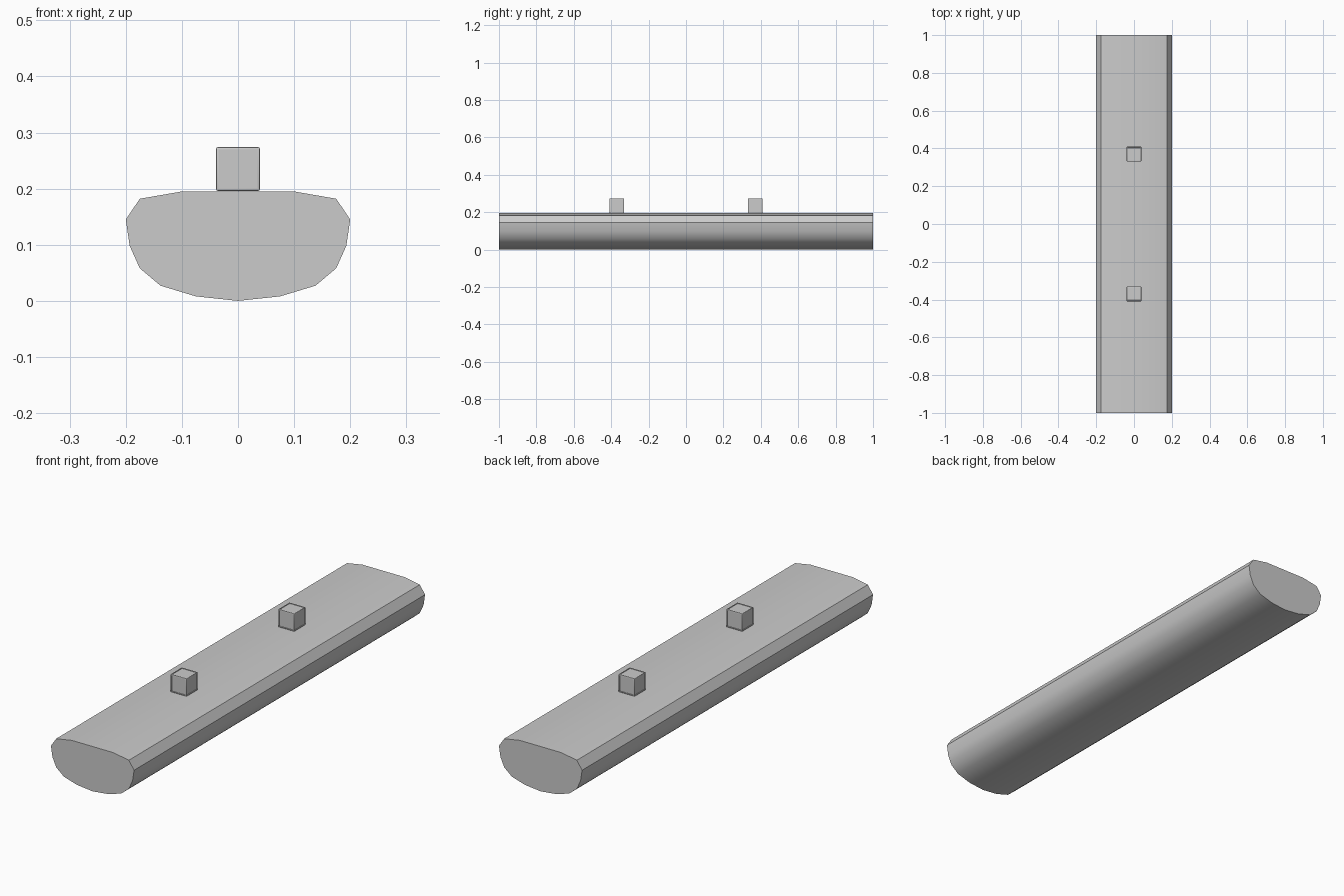
import bpy, bmesh, math

if "Cube" in bpy.data.objects:
    bpy.data.objects.remove(bpy.data.objects["Cube"])


def finish(bm, name, angle):
    bmesh.ops.recalc_face_normals(bm, faces=bm.faces)
    me = bpy.data.meshes.new(name)
    bm.to_mesh(me)
    bm.free()
    ob = bpy.data.objects.new(name, me)
    bpy.context.collection.objects.link(ob)
    bpy.ops.object.select_all(action='DESELECT')
    ob.select_set(True)
    bpy.context.view_layer.objects.active = ob
    bpy.ops.object.shade_smooth_by_angle(angle=math.radians(angle))
    return ob


# Long body: half cross-section mirrored, extruded along y
half = [(0.075, 0.008), (0.138, 0.027), (0.175, 0.058), (0.193, 0.098),
        (0.2, 0.145), (0.175, 0.182), (0.1, 0.195)]
profile = [(0, 0.0)] + half + [(-x, z) for x, z in reversed(half)]
bm = bmesh.new()
face = bm.faces.new([bm.verts.new((x, -1, z)) for x, z in profile])
ext = bmesh.ops.extrude_face_region(bm, geom=[face], use_keep_orig=True)
verts = [g for g in ext['geom'] if isinstance(g, bmesh.types.BMVert)]
bmesh.ops.translate(bm, vec=(0, 2, 0), verts=verts)
finish(bm, "body", 35)


# Small studs: bevelled cubes with a shallow inset panel on every face
def stud(name, y):
    bm = bmesh.new()
    bmesh.ops.create_cube(bm, size=0.078)
    bmesh.ops.bevel(bm, geom=bm.edges[:], offset=0.003, segments=2,
                    profile=0.5, affect='EDGES')
    panels = [f for f in bm.faces if f.calc_area() > 0.003]
    bmesh.ops.inset_individual(bm, faces=panels, thickness=0.003)
    bmesh.ops.inset_individual(bm, faces=panels, thickness=0.0005,
                               depth=-0.002)
    ob = finish(bm, name, 30)
    ob.location = (0, y, 0.235)


stud("front_stud", -0.37)
stud("back_stud", 0.37)
